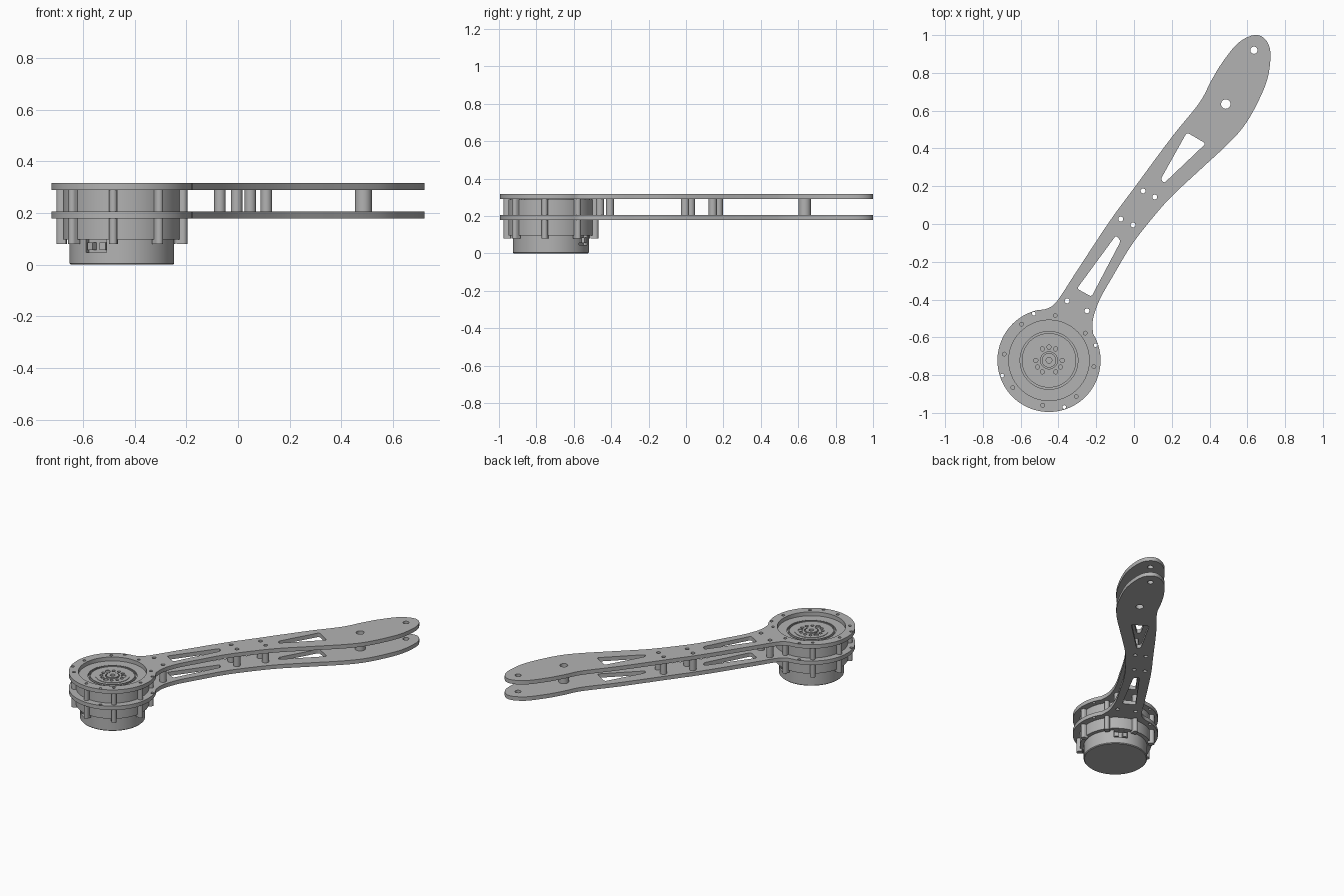
import bpy, bmesh, math
from mathutils import Vector, Matrix

if "Cube" in bpy.data.objects:
    bpy.data.objects.remove(bpy.data.objects["Cube"])

grey = bpy.data.materials.new("machined grey")
grey.use_nodes = True
COLOUR = (0.45, 0.45, 0.45, 1)
grey.diffuse_color = COLOUR
grey.node_tree.nodes["Principled BSDF"].inputs["Base Color"].default_value = COLOUR

CX, CY = -0.45, -0.722          # motor axis
PLATE_R = 0.273
LOW, LOW_TOP, HIGH, HIGH_TOP = 0.178, 0.205, 0.29, 0.317


def activate(obj):
    bpy.ops.object.select_all(action='DESELECT')
    obj.select_set(True)
    bpy.context.view_layer.objects.active = obj


def finish(obj):
    if not obj.data.materials:
        obj.data.materials.append(grey)
    activate(obj)
    bpy.ops.object.shade_smooth_by_angle(angle=math.radians(30))
    return obj


def circle(x, y, r, n=32):
    return [(x + r * math.cos(math.tau * i / n), y + r * math.sin(math.tau * i / n)) for i in range(n)]


def polar(r, deg):
    a = math.radians(deg)
    return CX + r * math.cos(a), CY + r * math.sin(a)


def smooth_path(pts, steps=5):
    """Catmull-Rom curve through the points."""
    out = []
    p = [Vector(q) for q in [pts[0]] + pts + [pts[-1]]]
    for a, b, c, d in zip(p, p[1:], p[2:], p[3:]):
        for i in range(steps):
            t = i / steps
            out.append(tuple(0.5 * (2 * b + (c - a) * t + (2 * a - 5 * b + 4 * c - d) * t * t
                                    + (3 * b - a - 3 * c + d) * t ** 3)))
    return out + [pts[-1]]


def rounded(pts, r=0.015):
    """Polygon with softened corners."""
    out = []
    for i, q in enumerate(pts):
        q = Vector(q)
        u = (Vector(pts[i - 1]) - q).normalized() * r
        v = (Vector(pts[(i + 1) % len(pts)]) - q).normalized() * r
        for t in (0, 0.25, 0.5, 0.75, 1):
            out.append(tuple(q + u * (1 - t) ** 2 + v * t ** 2))
    return out


def slab(name, loops, z0, z1):
    """Flat plate: first loop is the outline, the others are holes."""
    cu = bpy.data.curves.new(name, 'CURVE')
    cu.dimensions, cu.fill_mode = '2D', 'BOTH'
    cu.extrude = (z1 - z0) / 2
    for loop in loops:
        s = cu.splines.new('POLY')
        s.points.add(len(loop) - 1)
        for pt, (x, y) in zip(s.points, loop):
            pt.co = (x, y, 0, 1)
        s.use_cyclic_u = True
    obj = bpy.data.objects.new(name, cu)
    bpy.context.collection.objects.link(obj)
    activate(obj)
    bpy.ops.object.convert(target='MESH')
    obj = bpy.context.view_layer.objects.active
    bm = bmesh.new()
    bm.from_mesh(obj.data)
    bmesh.ops.remove_doubles(bm, verts=bm.verts, dist=1e-5)
    bmesh.ops.translate(bm, verts=bm.verts, vec=(0, 0, (z0 + z1) / 2))
    bmesh.ops.recalc_face_normals(bm, faces=bm.faces)
    bm.to_mesh(obj.data)
    bm.free()
    return finish(obj)


def mesh_object(name, bm):
    bmesh.ops.recalc_face_normals(bm, faces=bm.faces)
    me = bpy.data.meshes.new(name)
    bm.to_mesh(me)
    bm.free()
    obj = bpy.data.objects.new(name, me)
    bpy.context.collection.objects.link(obj)
    return obj


def add_box(bm, r, deg, z, size):
    x, y = polar(r, deg)
    m = Matrix.Translation((x, y, z)) @ Matrix.Rotation(math.radians(deg), 4, 'Z')
    bmesh.ops.create_cube(bm, size=1, matrix=m @ Matrix.Diagonal((*size, 1)))


def add_pin(bm, r, deg, radius, z0, z1):
    bmesh.ops.create_cone(bm, cap_ends=True, segments=20, radius1=radius, radius2=radius, depth=z1 - z0,
                          matrix=Matrix.Translation((*polar(r, deg), (z0 + z1) / 2)))


# Arm outline: up the left edge, round the tip, down the right edge, then round the motor
arm = smooth_path([
    (-.51, -.456), (-.455, -.446), (-.405, -.405), (-.31, -.26), (-.13, .013), (0, .19), (.2, .46),
    (.345, .64), (.407, .755), (.466, .853), (.55, .957), (.635, 1.0), (.693, .98), (.722, .91),
    (.709, .778), (.661, .656), (.593, .534), (.508, .434), (.349, .286), (.196, .143), (.085, .016),
    (-.016, -.116), (-.111, -.275), (-.18, -.397), (-.217, -.503), (-.217, -.58)])
outline = arm + [polar(PLATE_R, a) for a in range(26, -257, -4)]
windows = [rounded([(-.095, -.06), (-.07, -.09), (-.225, -.385), (-.302, -.342)]),
           rounded([(.28, .485), (.38, .426), (.158, .215), (.142, .238)])]

LUG_ANGLES = [82 - 45 * i for i in range(8)]
posts = [(-.07, .026, .022, .013), (-.005, -.005, .022, .013), (.048, .175, .022, .013),
         (.11, .143, .022, .013), (-.354, -.407, .022, .013), (-.249, -.46, .022, .013),
         (.486, .635, .033, .025)]

holes = [circle(CX, CY, .213, 96), circle(.635, .92, .019)] + windows
holes += [circle(x, y, bore, 24) for x, y, _, bore in posts]
holes += [circle(*polar(.24, a), .01, 16) for a in LUG_ANGLES]
holes += [circle(*polar(.26, a), .01, 16) for a in (18, 108, 198, 288)]

slab("lower_arm_plate", [outline] + holes, LOW, LOW_TOP)
slab("upper_arm_plate", [outline] + holes, HIGH, HIGH_TOP)

# Hollow spacers between the plates
for i, (x, y, r, bore) in enumerate(posts):
    slab(f"spacer_{i + 1}", [circle(x, y, r), circle(x, y, bore, 24)], LOW_TOP, HIGH)

# Motor body turned from a profile, with the stepped output face on top
profile = [(0, 0), (.198, 0), (.203, .005), (.203, .097), (.228, .097), (.228, .289), (.153, .289),
           (.153, .277), (.144, .277), (.144, .293), (.138, .293), (.138, .286), (.107, .286),
           (.107, .289), (.045, .289), (.045, .28), (.038, .28), (.038, .292), (.015, .292),
           (.015, .27), (0, .27)]
bm = bmesh.new()
verts = [bm.verts.new((CX + r, CY, z)) for r, z in profile]
edges = [bm.edges.new(pair) for pair in zip(verts, verts[1:])]
bmesh.ops.spin(bm, geom=verts + edges, cent=(CX, CY, 0), axis=(0, 0, 1), angle=math.tau, steps=96,
               use_merge=False)
bmesh.ops.remove_doubles(bm, verts=bm.verts, dist=1e-5)
motor = mesh_object("motor_body", bm)

# Cutter for the output bolt holes and the two connector sockets
bm = bmesh.new()
for i in range(12):
    wide = i % 4 == 1
    add_pin(bm, .07, i * 30, .016 if wide else .011, .283 if wide else .27, .31)
for a in (60, 240):
    add_box(bm, .2, a, .0715, (.05, .09, .05))
cutter = mesh_object("socket_cutter", bm)
cutter.hide_render = True
cutter.hide_set(True)
cut = motor.modifiers.new("sockets", 'BOOLEAN')
cut.object, cut.operation, cut.solver = cutter, 'DIFFERENCE', 'EXACT'
activate(motor)
bpy.ops.object.modifier_apply(modifier=cut.name)
bpy.data.objects.remove(cutter)
finish(motor)

# Mounting lugs round the motor
bm = bmesh.new()
for a in LUG_ANGLES:
    add_pin(bm, .24, a, .016, .08, LOW)
    add_pin(bm, .24, a, .016, LOW_TOP, HIGH)
    add_pin(bm, .24, a, .0098, LOW, LOW_TOP)
    add_box(bm, .228, a, (.08 + LOW) / 2, (.024, .032, LOW - .08))
    add_box(bm, .228, a, (LOW_TOP + HIGH) / 2, (.024, .032, HIGH - LOW_TOP))
finish(mesh_object("mounting_lugs", bm))

# Connector blocks inside the sockets
bm = bmesh.new()
for a in (60, 240):
    for side in (-1, 1):
        add_box(bm, .187, a + side * 8, .0715, (.026, .026, .03))
finish(mesh_object("connectors", bm))
